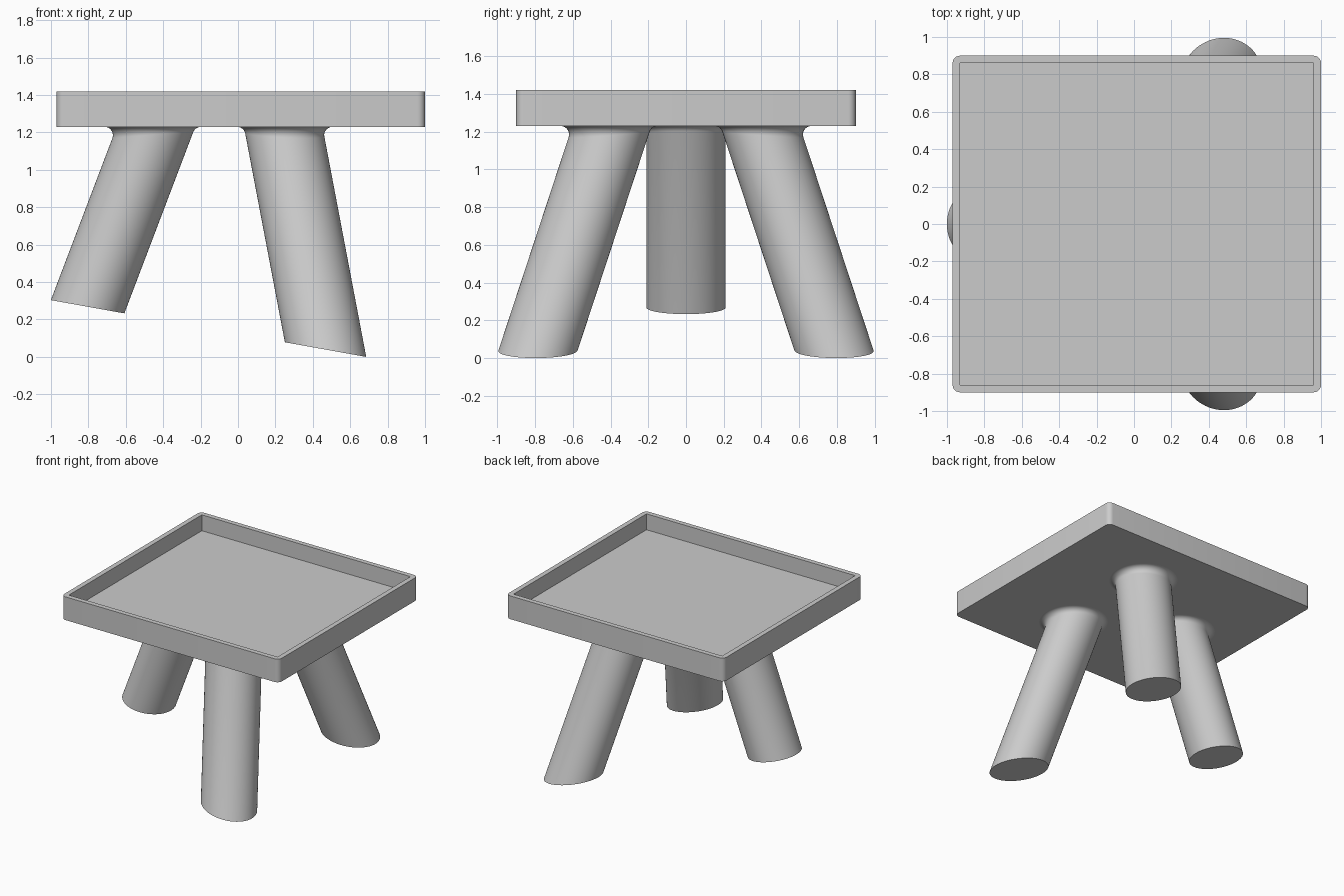
import bpy, bmesh
from math import sin, cos, tan, acos, pi, sqrt

cube = bpy.data.objects.get("Cube")
if cube:
    bpy.data.objects.remove(cube)

grey = bpy.data.materials.new("plain grey")
grey.use_nodes = True
colour = (0.6, 0.6, 0.6, 1)
grey.diffuse_color = colour
grey.node_tree.nodes["Principled BSDF"].inputs["Base Color"].default_value = colour

CX = 0.015                                # middle of the tray in x
BOTTOM, FLOOR, TOP = 1.23, 1.29, 1.42     # tray heights
HALF_X, HALF_Y, WALL = 0.985, 0.9, 0.04


def finish(bm, name):
    bmesh.ops.recalc_face_normals(bm, faces=bm.faces)
    mesh = bpy.data.meshes.new(name)
    bm.to_mesh(mesh)
    bm.free()
    mesh.materials.append(grey)
    obj = bpy.data.objects.new(name, mesh)
    bpy.context.collection.objects.link(obj)
    bpy.ops.object.select_all(action='DESELECT')
    obj.select_set(True)
    bpy.context.view_layer.objects.active = obj
    bpy.ops.object.shade_smooth_by_angle(angle=pi / 6)
    return obj


def bridge(bm, a, b):
    for i in range(len(a)):
        j = (i + 1) % len(a)
        bm.faces.new((a[i], a[j], b[j], b[i]))


# Tray: rounded outer corners, square recess
def outline(inset, z, radius, steps=6):
    pts = []
    x, y = HALF_X - inset - radius, HALF_Y - inset - radius
    for q, (sx, sy) in enumerate([(1, 1), (-1, 1), (-1, -1), (1, -1)]):
        for k in range(steps + 1):
            a = (q + k / steps) * pi / 2
            pts.append((CX + sx * x + radius * cos(a), sy * y + radius * sin(a), z))
    return pts


bm = bmesh.new()
rings = [[bm.verts.new(p) for p in outline(*spec)] for spec in
         [(0, BOTTOM, WALL), (0, TOP, WALL), (WALL, TOP, 0), (WALL, FLOOR, 0)]]
for a, b in zip(rings, rings[1:]):
    bridge(bm, a, b)
bm.faces.new(rings[0])
bm.faces.new(rings[-1])
bmesh.ops.remove_doubles(bm, verts=bm.verts, dist=0.0001)
finish(bm, "tray")

# Legs: slanted round columns with a fillet at the tray and a sloping cut foot
RADIUS, SPLAY, START, FILLET = 0.21, 0.38, 0.4536, 0.045
CUT_HEIGHT, CUT_SLOPE = 0.1234, 0.18
SEGMENTS, STEPS = 64, 8


def leg(name, heading):
    ux, uy = cos(heading), sin(heading)
    bm = bmesh.new()
    rings = [[] for _ in range(STEPS + 2)]
    for i in range(SEGMENTS):
        a = 2 * pi * i / SEGMENTS
        ca, sa = cos(a), sin(a)
        x0 = CX + START * ux + RADIUS * ca
        y0 = START * uy + RADIUS * sa
        # angle between the column side and the tray underside
        lean = SPLAY * cos(a - heading)
        theta = acos(lean / sqrt(1 + lean * lean))
        reach = FILLET / tan(theta / 2)
        drop = reach / sqrt(1 + SPLAY ** 2)
        weight = sin(theta / 2)
        for k in range(STEPS + 1):
            t = k / STEPS
            w0, w1, w2 = (1 - t) ** 2, 2 * t * (1 - t) * weight, t * t
            total = w0 + w1 + w2
            out, down = w0 * reach / total, w2 * drop / total
            rings[k].append(bm.verts.new((x0 + out * ca + SPLAY * ux * down,
                                          y0 + out * sa + SPLAY * uy * down,
                                          BOTTOM - down)))
        dx = SPLAY * ux
        z = (CUT_HEIGHT - CUT_SLOPE * (x0 + dx * BOTTOM)) / (1 - CUT_SLOPE * dx)
        down = BOTTOM - z
        rings[-1].append(bm.verts.new((x0 + dx * down, y0 + SPLAY * uy * down, z)))
    for a, b in zip(rings, rings[1:]):
        bridge(bm, a, b)
    bm.faces.new(rings[-1])
    bm.faces.new(rings[0])
    finish(bm, name)


leg("right_leg", pi)
leg("front_left_leg", -pi / 3)
leg("back_left_leg", pi / 3)
